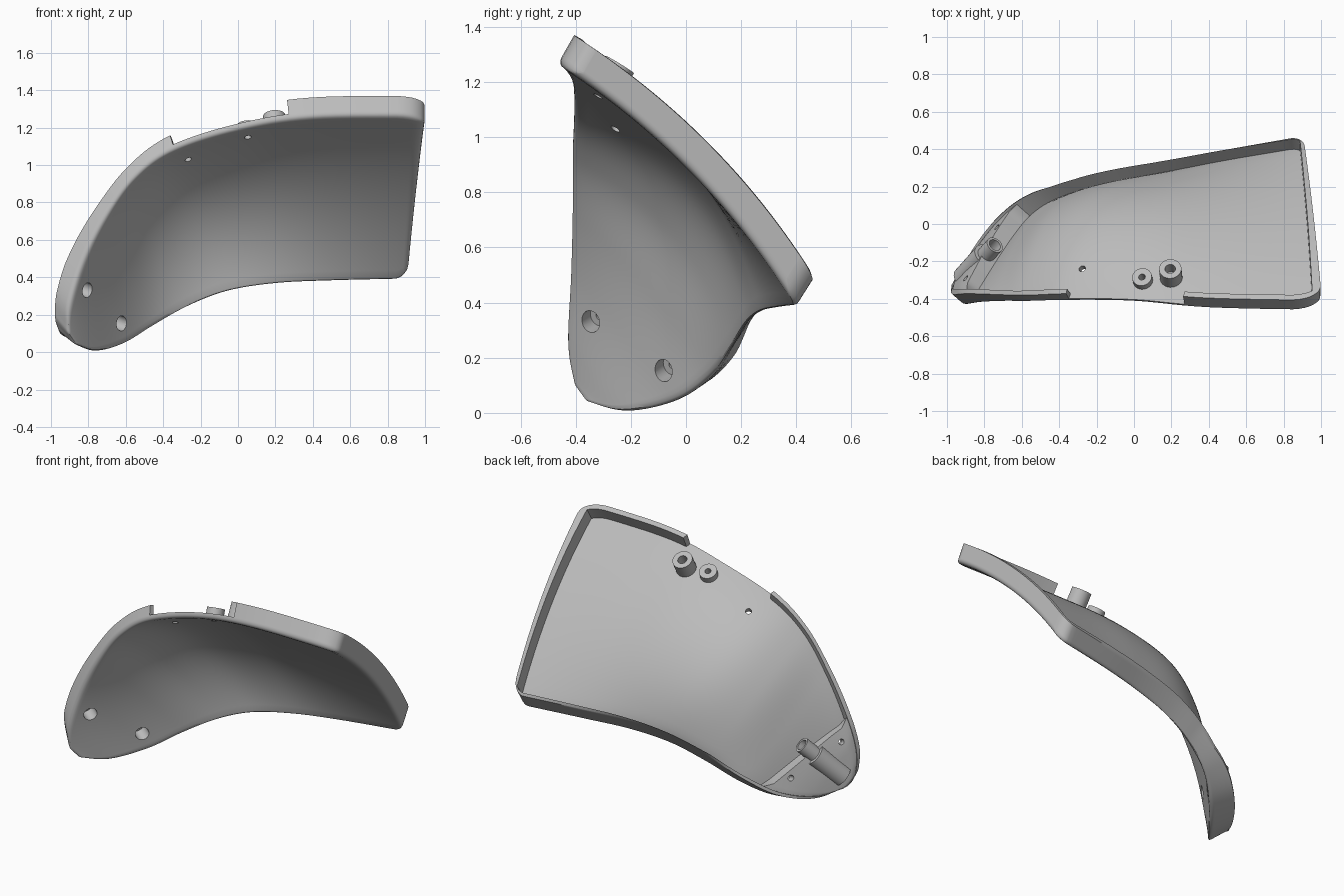
import bpy, bmesh, math
from mathutils import Vector

cube = bpy.data.objects.get("Cube")
if cube:
    bpy.data.objects.remove(cube, do_unlink=True)

grey = bpy.data.materials.new("light grey plastic")
grey.use_nodes = True
grey.diffuse_color = (0.5, 0.5, 0.5, 1)
grey.node_tree.nodes["Principled BSDF"].inputs["Base Color"].default_value = (0.5, 0.5, 0.5, 1)

# Rails of the panel: front edge, back edge, and bulge at each station
FRONT = [Vector(p) for p in (
    (-.91, -.41, .10), (-.90, -.435, .25), (-.82, -.425, .5), (-.70, -.42, .73), (-.55, -.42, .93),
    (-.35, -.415, 1.075), (0, -.42, 1.19), (.4, -.455, 1.255), (1.005, -.47, 1.265))]
BACK = [Vector(p) for p in (
    (-.87, -.37, .035), (-.75, -.22, 0), (-.60, -.04, .04), (-.45, .09, .13), (-.26, .165, .235),
    (-.05, .215, .315), (.2, .265, .355), (.5, .33, .37), (.905, .405, .38))]
BULGE = (0, 0, .03, .1, .23, .31, .28, .21, .14)
LAST = len(FRONT) - 1
MIDDLE = []
for i, k in enumerate(BULGE):
    along = FRONT[min(i + 1, LAST)] - FRONT[max(i - 1, 0)]
    normal = along.cross(BACK[i] - FRONT[i]).normalized()
    MIDDLE.append((FRONT[i] + BACK[i]) / 2 + normal * k)


def rail(points, u):
    """Smooth curve through the stations."""
    i = min(int(u), LAST - 1)
    f = u - i
    b, c = points[i], points[i + 1]
    a = points[i - 1] if i > 0 else b * 2 - c
    d = points[i + 2] if i + 2 <= LAST else c * 2 - b
    return (b * 2 + (c - a) * f + (a * 2 - b * 5 + c * 4 - d) * f ** 2
            + (b * 3 - a - c * 3 + d) * f ** 3) / 2


def surface(u, t):
    u = min(max(u, 0), LAST)
    a, m, b = (rail(r, u) for r in (FRONT, MIDDLE, BACK))
    return a * (1 - t) ** 2 + m * (2 * t * (1 - t)) + b * t ** 2


def back_normal(u, t):
    """Direction of the thickness, held steady near the back edge."""
    e, t = .02, min(t, .65)
    du = surface(u + e, t) - surface(u - e, t)
    dt = surface(u, t + e) - surface(u, t - e)
    return du.cross(dt).normalized()


def skewed(s, t):
    return s + .8 * (t - .5) * s * (LAST - s) / 12.8


def round_off(d, r):
    return r - math.sqrt(r * r - (r - d) ** 2) if d < r else 0


def hump(u, start, end):
    return math.sin(math.pi * (u - start) / (end - start)) if start < u < end else 0


def thickness(u, t, edge):
    """Normal inside the panel, turning to one common rim direction at the border."""
    rim_way = Vector((-.6 + .075 * u, .45, .8)).normalized()
    share = (.85 - .5 * t * hump(u, -.5, 4)) * max(0, 1 - edge / .09)
    return back_normal(u, t).lerp(rim_way, share).normalized()


def rim_scale(u, t):
    """Rim is lower along the curved front edge and deeper at the low tip."""
    return 1 - .3 * (1 - t) * hump(u, 1.5, 6.5) + .3 * t * hump(u, 0, 3.5)


# Panel grid: narrow rows near the border carry the rim
RIM_W, FLOOR, PAD, RIM = .03, .035, .11, .122
STEPS = (0, .08, .25, .5, 1)
RING = len(STEPS) - 1
cols = [f * .18 for f in STEPS]
cols += [.18 + (LAST - .38) * i / 72 for i in range(1, 73)]
cols += [LAST - f * .065 for f in (2.4, 1.8, 1.4)]
cols += [LAST - f * .065 for f in reversed(STEPS)]
INNER_ROWS = 32
grid = []
for s in cols:
    left, right = s * .165, (LAST - s) * .45
    inset = max(round_off(left, .022), round_off(right, .1))
    length = (rail(FRONT, s) - rail(MIDDLE, s)).length + (rail(MIDDLE, s) - rail(BACK, s)).length
    clear = length - 2 * inset
    w = min(RIM_W, .2 * clear)
    dist = [f * w for f in STEPS]
    dist += [w + (clear - 2 * w) * j / INNER_ROWS for j in range(1, INNER_ROWS)]
    dist += [clear - f * w for f in reversed(STEPS)]
    column = []
    for d in dist:
        t = (inset + d) / length
        u = skewed(s, t)
        edge = max(0, min(left, right, d, clear - d))
        column.append((surface(u, t), thickness(u, t, edge), round_off(edge, .028),
                       rim_scale(u, t)))
    grid.append(column)
NC, NR = len(grid) - 1, len(grid[0]) - 1


def level(i, j):
    """Height step of one cell: 1 floor, 2 screw pad, 3 rim; 0 is outside."""
    if not (0 <= i < NC and 0 <= j < NR):
        return 0
    if j < RING and -.35 < grid[i][j][0].x < .24:
        return 1
    if min(i, NC - 1 - i, j, NR - 1 - j) < RING:
        return 3
    return 2 if cols[i] < 2.1 else 1


def finish(name, bm):
    bmesh.ops.recalc_face_normals(bm, faces=bm.faces)
    mesh = bpy.data.meshes.new(name)
    bm.to_mesh(mesh)
    bm.free()
    obj = bpy.data.objects.new(name, mesh)
    bpy.context.collection.objects.link(obj)
    mesh.materials.append(grey)
    return obj


# Panel shell with rim, notch and screw pad
bm = bmesh.new()
made = {}


def vert(i, j, k):
    if (i, j, k) not in made:
        p, n, rounded, scale = grid[i][j]
        height = (rounded, FLOOR, PAD * scale, RIM * scale)[k]
        made[i, j, k] = bm.verts.new(p + n * height)
    return made[i, j, k]


for i in range(NC):
    for j in range(NR):
        ring = ((i, j), (i + 1, j), (i + 1, j + 1), (i, j + 1))
        h = level(i, j)
        for k in (0, h):
            bm.faces.new([vert(a, b, k) for a, b in ring])
        sides = ((i, j - 1), (i + 1, j), (i, j + 1), (i - 1, j))
        for e, side in enumerate(sides):
            p, q = ring[e], ring[(e + 1) % 4]
            for k in range(level(*side), h):
                bm.faces.new([vert(*p, k), vert(*q, k), vert(*q, k + 1), vert(*p, k + 1)])
panel = finish("panel_shell", bm)


def cylinder(name, base, axis, radius, start, end):
    """Round bar along an axis, between two distances from the base."""
    bm = bmesh.new()
    bmesh.ops.create_cone(bm, cap_ends=True, segments=32, radius1=radius, radius2=radius,
                          depth=end - start)
    spin = axis.to_track_quat('Z', 'Y').to_matrix().to_4x4()
    bmesh.ops.transform(bm, matrix=spin, verts=bm.verts)
    bmesh.ops.translate(bm, vec=base + axis * (start + end) / 2, verts=bm.verts)
    return finish(name, bm)


def cut(targets, *bar):
    cutter = cylinder("hole_cutter", *bar)
    cutter.hide_render = True
    for obj in targets:
        mod = obj.modifiers.new("hole", 'BOOLEAN')
        mod.operation, mod.solver, mod.object = 'DIFFERENCE', 'EXACT', cutter
        bpy.context.view_layer.objects.active = obj
        bpy.ops.object.modifier_apply(modifier=mod.name)
    bpy.data.objects.remove(cutter, do_unlink=True)


def seat(x, y, z):
    """Nearest place on the panel's outer face, with its normal."""
    p = Vector((x, y, z))
    near, n = min((c for col in grid for c in col), key=lambda c: (c[0] - p).length)[:2]
    return p + n * n.dot(near - p), n


# Screw bosses behind the notch
big_at, big_n = seat(.2, -.3, 1.165)
small_at, small_n = seat(.05, -.31, 1.165)
big_boss = cylinder("large_boss", big_at, big_n, .06, .02, .125)
small_boss = cylinder("small_boss", small_at, small_n, .053, .02, .075)
cut([big_boss], big_at, big_n, .028, .05, .2)
cut([panel, small_boss], small_at, small_n, .018, -.1, .2)

# Small through hole in the floor
pin_at, pin_n = seat(-.28, -.235, 1.065)
cut([panel], pin_at, pin_n, .018, -.1, .15)

# Countersunk screw holes in the pad, both along one direction
screw_axis = Vector((-.82, .48, .3)).normalized()
for place in ((-.8, -.35, .33), (-.6, -.1, .15)):
    at = seat(*place)[0]
    cut([panel], at, screw_axis, .04, -.1, .07)
    cut([panel], at, screw_axis, .017, -.1, .3)

# Cable tube lying across the pad, with a narrower sleeve
start = surface(2.05, .48) + back_normal(2.05, .48) * .095
end = surface(.95, .42) + back_normal(.95, .42) * .085
axis = (end - start).normalized()
tube = cylinder("cable_tube", start, axis, .068, 0, (end - start).length)
sleeve = cylinder("cable_sleeve", start, axis, .048, -.1, .02)
cut([tube, sleeve], start, axis, .034, -.2, .05)

# Smooth shading with crisp edges
bpy.ops.object.select_all(action='DESELECT')
for obj in (panel, big_boss, small_boss, tube, sleeve):
    obj.select_set(True)
bpy.context.view_layer.objects.active = panel
bpy.ops.object.shade_smooth_by_angle(angle=math.radians(32))
